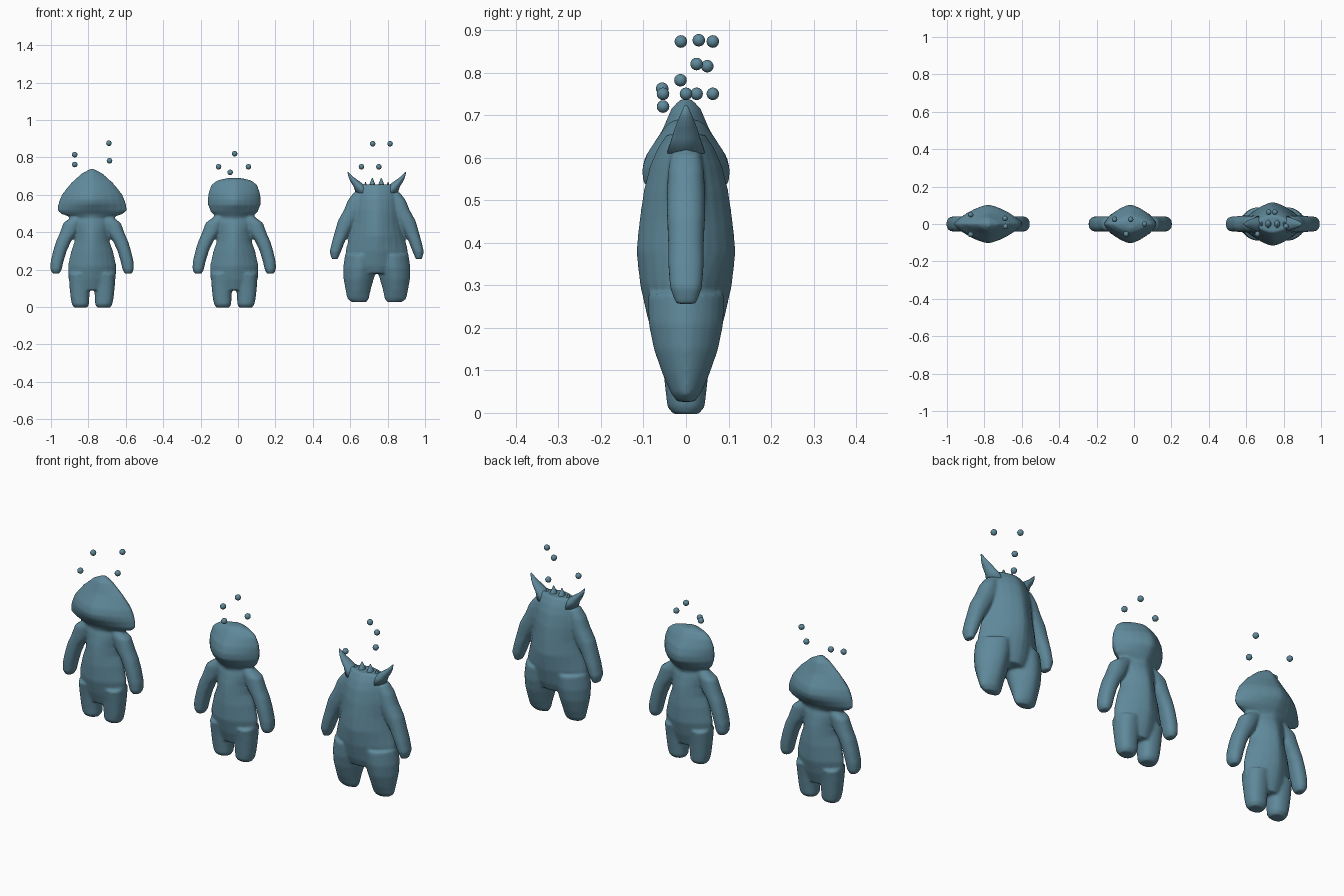
import bpy, bmesh, math

mat = bpy.data.materials.new("dusty teal")
mat.diffuse_color = (0.115, 0.25, 0.325, 1)


def loft(bm, stations, p=1.35, n=24):
    """Closed skin over horizontal super-ellipse rings: (cx, z, half width, half depth)."""
    rings = []
    for cx, z, w, d in stations:
        ring = []
        for i in range(n):
            a = 2 * math.pi * i / n
            c, s = math.cos(a), math.sin(a)
            x = math.copysign(abs(c) ** (2 / p), c) * w
            y = math.copysign(abs(s) ** (2 / p), s) * d
            ring.append(bm.verts.new((cx + x, y, z)))
        rings.append(ring)
    for r0, r1 in zip(rings, rings[1:]):
        for i in range(n):
            j = (i + 1) % n
            bm.faces.new((r0[i], r0[j], r1[j], r1[i]))
    bm.faces.new(rings[0])
    bm.faces.new(rings[-1])


def pair(bm, stations, p):
    for s in (-1, 1):
        loft(bm, [(s * c, z, w, d) for c, z, w, d in stations], p)


def finish(bm, name, x, blend=False):
    bmesh.ops.recalc_face_normals(bm, faces=bm.faces)
    me = bpy.data.meshes.new(name)
    bm.to_mesh(me)
    bm.free()
    me.materials.append(mat)
    ob = bpy.data.objects.new(name, me)
    bpy.context.collection.objects.link(ob)
    ob.location.x = x
    for f in me.polygons:
        f.use_smooth = True
    if blend:  # fuse the overlapping parts into one soft skin
        r = ob.modifiers.new("fuse", 'REMESH')
        r.mode = 'VOXEL'
        r.voxel_size = 0.007
        r.use_smooth_shade = True
        s = ob.modifiers.new("soften", 'SMOOTH')
        s.factor = 0.5
        s.iterations = 4
    return ob


# shared small body: torso, arm, leg
torso = [(0, .09, .10, .05), (0, .15, .126, .07), (0, .22, .13, .086), (0, .30, .112, .086),
         (0, .35, .094, .082), (0, .40, .09, .075), (0, .45, .10, .062), (0, .485, .095, .05)]
arm = [(.07, .485, .035, .03), (.105, .45, .048, .04), (.13, .39, .045, .042), (.153, .35, .04, .042),
       (.172, .30, .036, .042), (.188, .24, .034, .04), (.193, .20, .03, .036), (.193, .178, .018, .025)]
leg = [(.062, -.003, .035, .03), (.062, .015, .046, .044), (.065, .05, .05, .048),
       (.066, .12, .056, .056), (.066, .18, .058, .065)]

# heads: wide pointed cap and rounded block
cap_head = [(0, .455, .08, .05), (0, .48, .11, .055), (0, .497, .165, .06), (0, .515, .187, .075),
            (0, .55, .182, .098), (0, .575, .174, .104), (0, .605, .16, .095), (0, .665, .112, .056),
            (0, .715, .055, .035), (0, .738, .012, .014)]
block_head = [(0, .455, .08, .05), (0, .485, .10, .06), (0, .51, .128, .078), (0, .545, .14, .102),
              (0, .575, .141, .104), (0, .61, .139, .092), (0, .655, .122, .062),
              (0, .678, .09, .045), (0, .69, .035, .025)]

for name, x, head in (("capped_figure", -.78, cap_head), ("round_headed_figure", -.02, block_head)):
    bm = bmesh.new()
    loft(bm, torso, 1.5)
    pair(bm, arm, 2.3)
    pair(bm, leg, 2.3)
    loft(bm, head, 1.4)
    finish(bm, name, x, True)

# large horned figure
bm = bmesh.new()
loft(bm, [(0, .18, .12, .075), (0, .22, .165, .09), (0, .30, .167, .108), (0, .38, .147, .117),
          (0, .45, .133, .11), (0, .52, .13, .10), (0, .58, .124, .085), (0, .62, .115, .068),
          (0, .655, .10, .045)], 1.5)
pair(bm, [(.09, .61, .035, .035), (.11, .57, .045, .042), (.125, .52, .05, .045), (.158, .46, .05, .045),
          (.185, .40, .04, .042), (.205, .35, .034, .042), (.222, .295, .03, .038),
          (.225, .256, .016, .024)], 2.3)
pair(bm, [(.095, .026, .04, .02), (.10, .045, .058, .035), (.10, .09, .067, .055),
          (.097, .15, .081, .076), (.09, .21, .09, .088), (.08, .28, .09, .09)], 1.7)
finish(bm, "horned_figure", .742, True)

# horns and small crest spikes
bm = bmesh.new()
pair(bm, [(.07, .61, .042, .045), (.09, .645, .034, .034), (.115, .67, .025, .026),
          (.138, .695, .013, .016), (.155, .722, .002, .004)], 1.8)
pair(bm, [(.024, .63, .026, .035), (.024, .66, .014, .018), (.024, .69, .002, .003)], 1.8)
pair(bm, [(.062, .63, .014, .03), (.06, .668, .002, .003)], 1.8)
finish(bm, "horns", .742)

# floating beads above the heads
beads = [(-.873, .05, .815), (-.873, -.056, .762), (-.69, .03, .876), (-.687, -.013, .782),
         (-.104, .025, .75), (-.018, .025, .82), (-.042, -.054, .72), (.056, 0, .75),
         (.72, .063, .873), (.753, .063, .75), (.66, -.054, .75), (.813, -.012, .873)]
for b in beads:
    bm = bmesh.new()
    bmesh.ops.create_uvsphere(bm, u_segments=12, v_segments=8, radius=.0148)
    ob = finish(bm, "bead", 0)
    ob.location = b
